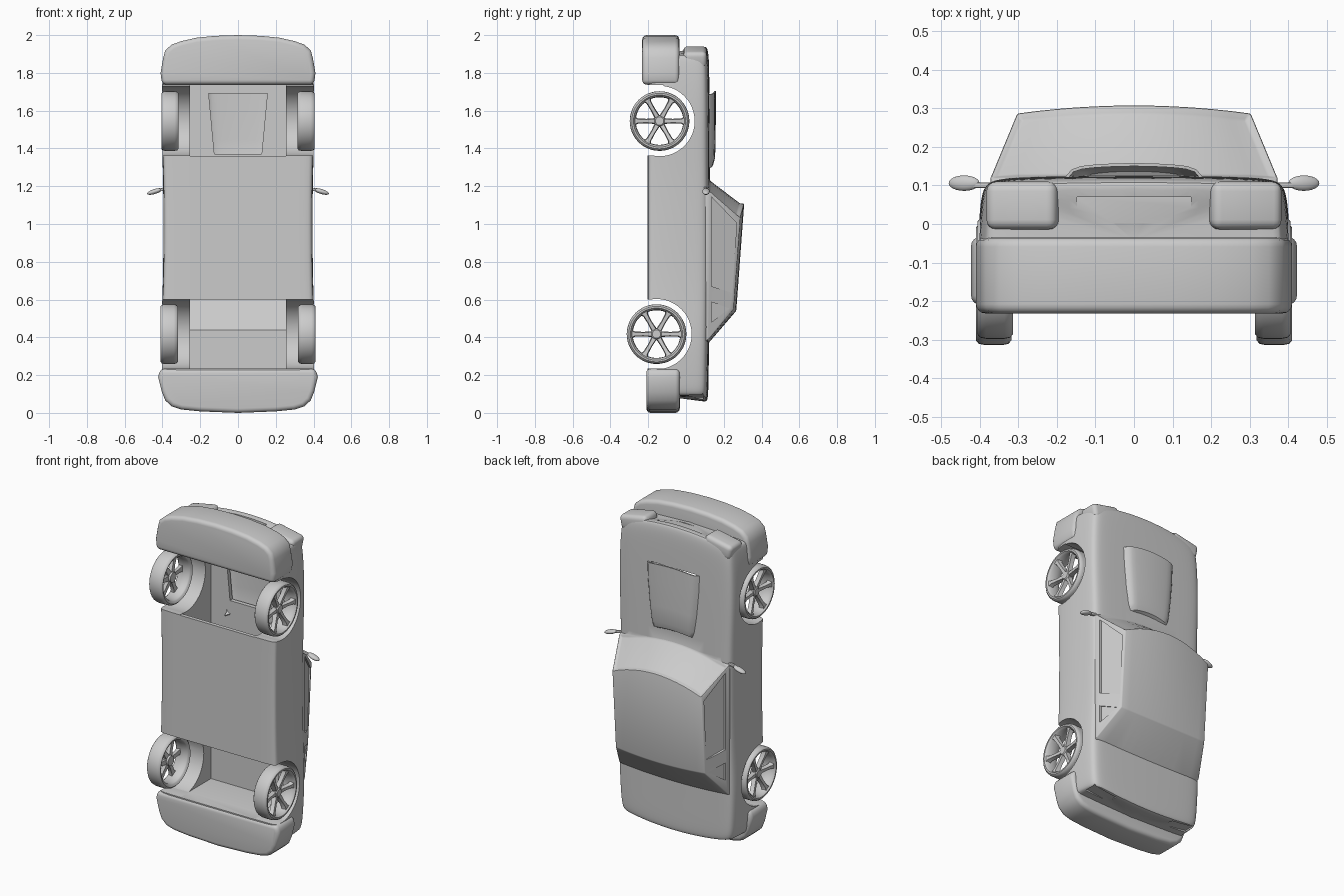
import bpy, bmesh
from math import radians, pi, cos, sin
from mathutils import Matrix, Vector

if "Cube" in bpy.data.objects:
    bpy.data.objects.remove(bpy.data.objects["Cube"])

def obj(name, bm):
    bmesh.ops.recalc_face_normals(bm, faces=bm.faces[:])
    me = bpy.data.meshes.new(name)
    bm.to_mesh(me)
    bm.free()
    o = bpy.data.objects.new(name, me)
    bpy.context.collection.objects.link(o)
    return o

def loft(name, rings, caps=True, closed=False):
    bm = bmesh.new()
    vs = [[bm.verts.new(p) for p in r] for r in rings]
    n, m = len(vs[0]), len(vs)
    for i in range(m if closed else m - 1):
        for j in range(n):
            a, b = vs[i], vs[(i + 1) % m]
            bm.faces.new((a[j], a[(j + 1) % n], b[(j + 1) % n], b[j]))
    if caps and not closed:
        bm.faces.new(vs[0])
        bm.faces.new(vs[-1])
    return obj(name, bm)

def box(name, lo, hi, tilt=0):
    bm = bmesh.new()
    lo, hi = Vector(lo), Vector(hi)
    bmesh.ops.create_cube(bm, size=1, matrix=Matrix.Translation((lo + hi) / 2)
                          @ Matrix.Rotation(tilt, 4, 'Y') @ Matrix.Diagonal((*(hi - lo), 1)))
    return obj(name, bm)

def bake(o):
    me = bpy.data.meshes.new_from_object(o.evaluated_get(bpy.context.evaluated_depsgraph_get()))
    o.modifiers.clear()
    o.data = me

def bevel(o, w, seg=3, ang=35):
    m = o.modifiers.new("Bevel", 'BEVEL')
    m.width, m.segments, m.angle_limit = w, seg, radians(ang)
    bake(o)

def boolean(o, cutter, op='DIFFERENCE'):
    m = o.modifiers.new("Bool", 'BOOLEAN')
    m.operation, m.object, m.solver = op, cutter, 'EXACT'
    bake(o)
    bpy.data.objects.remove(cutter)

def smooth(o, ang=32):
    bpy.ops.object.select_all(action='DESELECT')
    o.select_set(True)
    bpy.context.view_layer.objects.active = o
    bpy.ops.object.shade_smooth_by_angle(angle=radians(ang))

def clamp(t):
    return max(0, min(1, t))

# Main body: cross-sections lofted along the length (z, half width, deck height)
def section(z, w, d):
    half = [(0, d), (.45, d - .002), (.8, d - .006), (.93, d - .014), (.97, d - .04), (.985, .02),
            (1, -.06), (1, -.13), (.99, -.19), (.96, -.203), (.5, -.203), (0, -.203)]
    pts = [(fx * w, y) for fx, y in half]
    pts += [(-x, y) for x, y in pts[-2:0:-1]]
    k = .055 * clamp((z - 1.5) / .4) - .04 * clamp((.5 - z) / .4)
    return [(x, y, z - k * (x / .4) ** 2) for x, y in pts]

body = loft("body", [section(*s) for s in [
    (.055, .365, .10), (.06, .385, .114), (.1, .397, .119), (.25, .405, .121), (.42, .41, .124), (.65, .397, .127),
    (1, .394, .128), (1.3, .397, .127), (1.55, .408, .126), (1.8, .402, .124), (1.9, .392, .121),
    (1.94, .385, .112), (1.945, .365, .10)]])
m = body.modifiers.new("Subsurf", 'SUBSURF')
m.levels = m.render_levels = 2
bake(body)

# Cabin: rings from belt line to roof edge, crowned roof, inset windscreen
N = 12
def cabin_ring(yf, yr, w, zf, bowf, zr, bowr, crf=0, crr=0):
    ts = [-1 + 2 * i / N for i in range(N + 1)]
    front = [(t * w, yf + crf * (1 - t * t), zf + bowf * (1 - t * t)) for t in ts]
    back = [(t * w, yr + crr * (1 - t * t), zr + bowr * (1 - t * t)) for t in ts]
    return front, back

bm = bmesh.new()
levels = []
for a in [(.08, .08, .372, 1.20, .07, .36, -.02), (.12, .12, .372, 1.18, .07, .39, -.02),
          (.287, .252, .303, 1.035, .072, .55, -.01, .021, .014)]:
    f, b = cabin_ring(*a)
    levels.append([bm.verts.new(p) for p in f + b[::-1]])
screen = []
for k in range(2):
    lo, hi = levels[k], levels[k + 1]
    for j in range(len(lo)):
        i = (j + 1) % len(lo)
        face = bm.faces.new((lo[j], lo[i], hi[i], hi[j]))
        if k == 1 and j < N:
            screen.append(face)
bm.faces.new(levels[0])
top = levels[2]
for j in range(N):
    bm.faces.new((top[j], top[j + 1], top[2 * N - j], top[2 * N + 1 - j]))
bmesh.ops.recalc_face_normals(bm, faces=bm.faces[:])
bmesh.ops.inset_region(bm, faces=screen, thickness=.02, depth=-.012)
cabin = obj("cabin", bm)
bevel(cabin, .005, 2, 30)
boolean(body, cabin, 'UNION')

# Hollow interior, open below at both axles with a floor panel between
hollow = [(.235, -.3), (.6, -.3), (.6, -.18), (1.36, -.18), (1.36, -.3), (1.735, -.3), (1.735, .1),
          (1.19, .1), (1.0, .255), (.6, .225), (.44, .1), (.235, .1)]
boolean(body, loft("hollow_cutter", [[(x, y, z) for z, y in hollow] for x in (-.255, .255)]))

# Wheel arches
AXLES = {"front": (-.14, 1.545, 1.362, 1.735), "rear": (-.156, .417, .235, .6)}
for cy, cz, z0, z1 in AXLES.values():
    for s in (-1, 1):
        arc = [(cy + .186 * cos(2 * pi * i / 48), cz + .186 * sin(2 * pi * i / 48)) for i in range(48)]
        boolean(body, loft("arch_cutter", [[(s * x, y, z) for y, z in arc] for x in (.252, .5)]))
        boolean(body, box("arch_cutter", (min(s * .251, s * .51), -.32, z0), (max(s * .251, s * .51), -.12, z1)))

# Side windows, grille, tail lamp recesses and bonnet opening
windows = [[(.135, 1.143), (.268, 1.005), (.245, .635), (.135, .67)], [(.135, .587), (.23, .553), (.135, .48)]]
for s in (-1, 1):
    for w in windows:
        boolean(body, loft("window_cutter", [[(s * (.372 - (y - .12) * .42 + o), y, z) for y, z in w]
                                             for o in (-.013, .06)]))
    boolean(body, box("tail_cutter", (s * .29 - .08, .015, 0), (s * .29 + .08, .09, .092), -s * .14))
boolean(body, box("grille_cutter", (-.148, .002, 1.918), (.148, .07, 2.0)))
hole = [(-.155, 1.69), (.155, 1.69), (.125, 1.37), (-.125, 1.37)]
boolean(body, loft("scoop_cutter", [[(x, y, z) for x, z in hole] for y in (.08, .2)]))
smooth(body)

# Bonnet scoop: crowned tapering shell
bm = bmesh.new()
rows = []
for z, w, y in [(1.705, .182, .154), (1.6, .178, .154), (1.45, .165, .153), (1.35, .152, .15), (1.315, .147, .14), (1.3, .145, .115)]:
    rows.append([bm.verts.new((w * t / 8, y - .012 * (t / 8) ** 2 - .03 * abs(t / 8) ** 12, z - .02 * (t / 8) ** 2))
                 for t in range(-8, 9)])
for a, b in zip(rows, rows[1:]):
    for j in range(16):
        bm.faces.new((a[j], a[j + 1], b[j + 1], b[j]))
scoop = obj("bonnet_scoop", bm)
m = scoop.modifiers.new("Solid", 'SOLIDIFY')
m.thickness, m.offset = .008, 0
bake(scoop)
smooth(scoop, 40)

# Bumpers: plan outlines extruded over their height
def bumper(name, half, y0, y1):
    pts = half + [(-x, z) for x, z in half[::-1] if x > 0]
    o = loft(name, [[(x, y, z) for x, z in pts] for y in (y0, y1)])
    bevel(o, .024, 4, 50)
    smooth(o, 40)

bumper("front_bumper", [(0, 2.0), (.12, 1.996), (.22, 1.986), (.3, 1.968), (.35, 1.95), (.385, 1.92),
                        (.396, 1.88), (.41, 1.8), (.402, 1.738)], -.232, -.035)
bumper("rear_bumper", [(0, 0), (.2, .008), (.3, .018), (.35, .034), (.385, .066), (.403, .11),
                       (.423, .19), (.41, .235)], -.21, -.033)

# Headlamps, number panel and mirrors
for s, side in ((-1, "left"), (1, "right")):
    lamp = box(side + "_headlamp", (s * .287 - .094, -.014, 1.84), (s * .287 + .094, .11, 1.928), s * .2)
    bevel(lamp, .025, 4)
    smooth(lamp, 40)
    bm = bmesh.new()
    bmesh.ops.create_uvsphere(bm, u_segments=24, v_segments=12, radius=1,
                              matrix=Matrix.Translation((s * .441, .106, 1.172)) @ Matrix.Rotation(s * .3, 4, 'Y')
                              @ Matrix.Diagonal((.042, .02, .013, 1)))
    smooth(obj(side + "_mirror", bm), 60)
    arm = box(side + "_mirror_arm", (s * .39 - .03, .094, 1.177), (s * .39 + .03, .108, 1.193), s * .2)
    bevel(arm, .004, 2)
    smooth(arm)

# Wheels: lathed tyre and rim with six spokes and a hub
def wheel(name, cx, cy, cz, s):
    prof = [(.132, .006), (.146, 0), (.155, .008), (.158, .022), (.158, .07), (.155, .085), (.147, .092),
            (.138, .092), (.134, .086), (.128, .078), (.126, .04), (.128, .012)]
    S = 48
    place = lambda r, x, a: (cx + s * (x - .046), cy + r * cos(a), cz + r * sin(a))
    tyre = loft(name + "_tyre", [[place(r, x, 2 * pi * i / S) for r, x in prof] for i in range(S)], closed=True)
    smooth(tyre, 40)
    hub = loft(name + "_hub", [[place(r, x, 2 * pi * i / 24) for i in range(24)]
                               for r, x in ((.03, .03), (.03, .066), (.022, .074))])
    smooth(hub)
    bm = bmesh.new()
    for k in range(6):
        a = 2 * pi * k / 6
        ends = []
        for r, w, x0, x1 in ((.015, .016, .04, .068), (.07, .012, .05, .074), (.115, .014, .056, .082), (.131, .024, .056, .084)):
            q = []
            for t, x in ((-w, x0), (w, x0), (w * .7, x1), (-w * .7, x1)):
                q.append(bm.verts.new((cx + s * (x - .046), cy + r * cos(a) - t * sin(a), cz + r * sin(a) + t * cos(a))))
            ends.append(q)
        for p, q in zip(ends, ends[1:]):
            for j in range(4):
                bm.faces.new((p[j], p[(j + 1) % 4], q[(j + 1) % 4], q[j]))
        bm.faces.new(ends[0])
        bm.faces.new(ends[-1])
    smooth(obj(name + "_spokes", bm))

for end, (cy, cz, _, _) in AXLES.items():
    for s, side in ((-1, "left"), (1, "right")):
        wheel(f"{end}_{side}_wheel", s * (.36 if end == "front" else .364), cy, cz, s)
